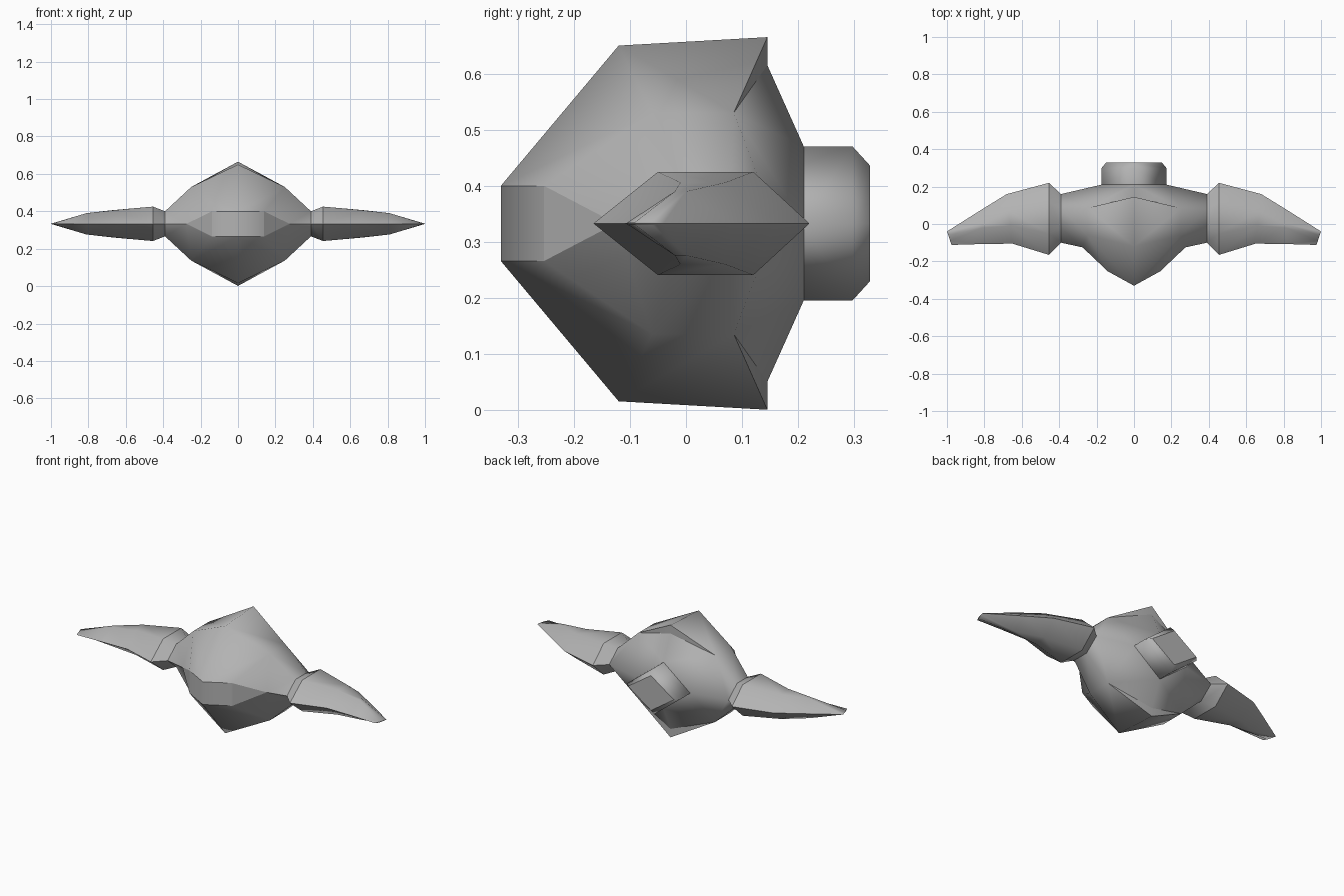
import bpy
import bmesh
from mathutils import Vector

MID_Z = 0.333

if "Cube" in bpy.data.objects:
    bpy.data.objects.remove(bpy.data.objects["Cube"], do_unlink=True)

grey = bpy.data.materials.new("plain grey")
grey.use_nodes = True
grey.diffuse_color = (0.45, 0.45, 0.45, 1)
bsdf = next(n for n in grey.node_tree.nodes if n.type == 'BSDF_PRINCIPLED')
bsdf.inputs["Base Color"].default_value = grey.diffuse_color


def mirrored_part(name, points, faces, is_sharp, centre=(0, 0, 0)):
    """Build the upper left quarter and mirror it across x and z."""
    bm = bmesh.new()
    verts = {key: bm.verts.new(p) for key, p in points.items()}
    for keys in faces:
        face = bm.faces.new([verts[k] for k in keys])
        face.smooth = True
        face.normal_update()
        if face.normal.dot(face.calc_center_median() - Vector(centre)) < 0:
            face.normal_flip()
    for edge in bm.edges:
        edge.smooth = not is_sharp(*(v.co for v in edge.verts))
    mesh = bpy.data.meshes.new(name)
    bm.to_mesh(mesh)
    bm.free()
    mesh.materials.append(grey)
    obj = bpy.data.objects.new(name, mesh)
    bpy.context.collection.objects.link(obj)
    obj.location.z = MID_Z
    mirror = obj.modifiers.new("mirror", 'MIRROR')
    mirror.use_axis = (True, False, True)
    mirror.merge_threshold = 0.0005
    return obj


# Body: nose band (n), crown (c), rear rim (r), side socket (s), back (b)
body = {
    "n0": (0, -0.33, 0), "n1": (0.14, -0.253, 0), "n2": (0.275, -0.125, 0),
    "n3": (0, -0.33, 0.067), "n4": (0.14, -0.253, 0.067),
    "c0": (0, -0.12, 0.317), "c1": (0.25, -0.06, 0.197),
    "r0": (0, 0.145, 0.332), "r1": (0.25, 0.085, 0.197), "ledge": (0, 0.145, 0.282),
    "s0": (0.39, -0.10, 0), "s1": (0.39, -0.02, 0.067),
    "s2": (0.39, 0.08, 0.067), "s3": (0.39, 0.16, 0),
    "b0": (0, 0.21, 0.137), "b1": (0.175, 0.21, 0),
}
body_faces = [f.split() for f in (
    "n0 n1 n4 n3", "n1 n2 n4", "n3 n4 c1 c0", "n4 n2 c1", "n2 s0 s1 c1",
    "c0 c1 r1 r0", "c1 s1 s2 r1", "r0 r1 ledge", "ledge r1 b0",
    "r1 b1 b0", "r1 s3 b1", "r1 s2 s3")]


def body_sharp(a, b):
    nose = max(a.y, b.y) < -0.09 and max(a.z, b.z) < 0.07 and max(a.x, b.x) > 0
    rim = min(a.z, b.z) > 0.19 and min(a.y, b.y) > 0.08 and max(a.x, b.x) > 0
    return nose or rim


mirrored_part("body", body, body_faces, body_sharp)

# Wings: each section is front x, rear x, ridge height, then four y values
sections = [
    (0.39, 0.39, 0.067, -0.10, -0.02, 0.08, 0.16),
    (0.455, 0.455, 0.092, -0.165, -0.05, 0.12, 0.22),
    (0.65, 0.68, 0.073, -0.105, -0.01, 0.07, 0.16),
    (0.81, 0.81, 0.057, -0.107, -0.02, 0.0, 0.08),
    (0.975, 1.0, 0.003, -0.112, -0.09, -0.06, -0.04),
]
wing = {}
for i, (front, rear, height, *ys) in enumerate(sections):
    for j, y in enumerate(ys):
        x = front + (rear - front) * j / 3
        wing[i, j] = (x, y, height if j in (1, 2) else 0)
wing_faces = [((i, j), (i + 1, j), (i + 1, j + 1), (i, j + 1))
              for i in range(len(sections) - 1) for j in range(3)]
wing_faces.append([(len(sections) - 1, j) for j in range(4)])


def wing_sharp(a, b):
    collar = abs(a.x - b.x) < 0.001 and a.x < 0.5
    return collar or max(a.z, b.z) < 0.001


mirrored_part("wings", wing, wing_faces, wing_sharp, (0.6, 0.02, 0))

# Tail block: a diamond prism with a tapered end
rings = [(0.205, 0.175, 0.137), (0.297, 0.175, 0.137), (0.328, 0.15, 0.103)]
tail = {"end": (0, 0.328, 0)}
for i, (y, half_width, half_height) in enumerate(rings):
    tail[i, "side"] = (half_width, y, 0)
    tail[i, "top"] = (0, y, half_height)
tail_faces = [((i, "side"), (i + 1, "side"), (i + 1, "top"), (i, "top")) for i in range(2)]
tail_faces.append(("end", (2, "side"), (2, "top")))


def tail_sharp(a, b):
    return min(a.y, b.y) > 0.32 and a.x + b.x > 0 and a.z + b.z > 0


mirrored_part("tail_block", tail, tail_faces, tail_sharp, (0, 0.25, 0))
